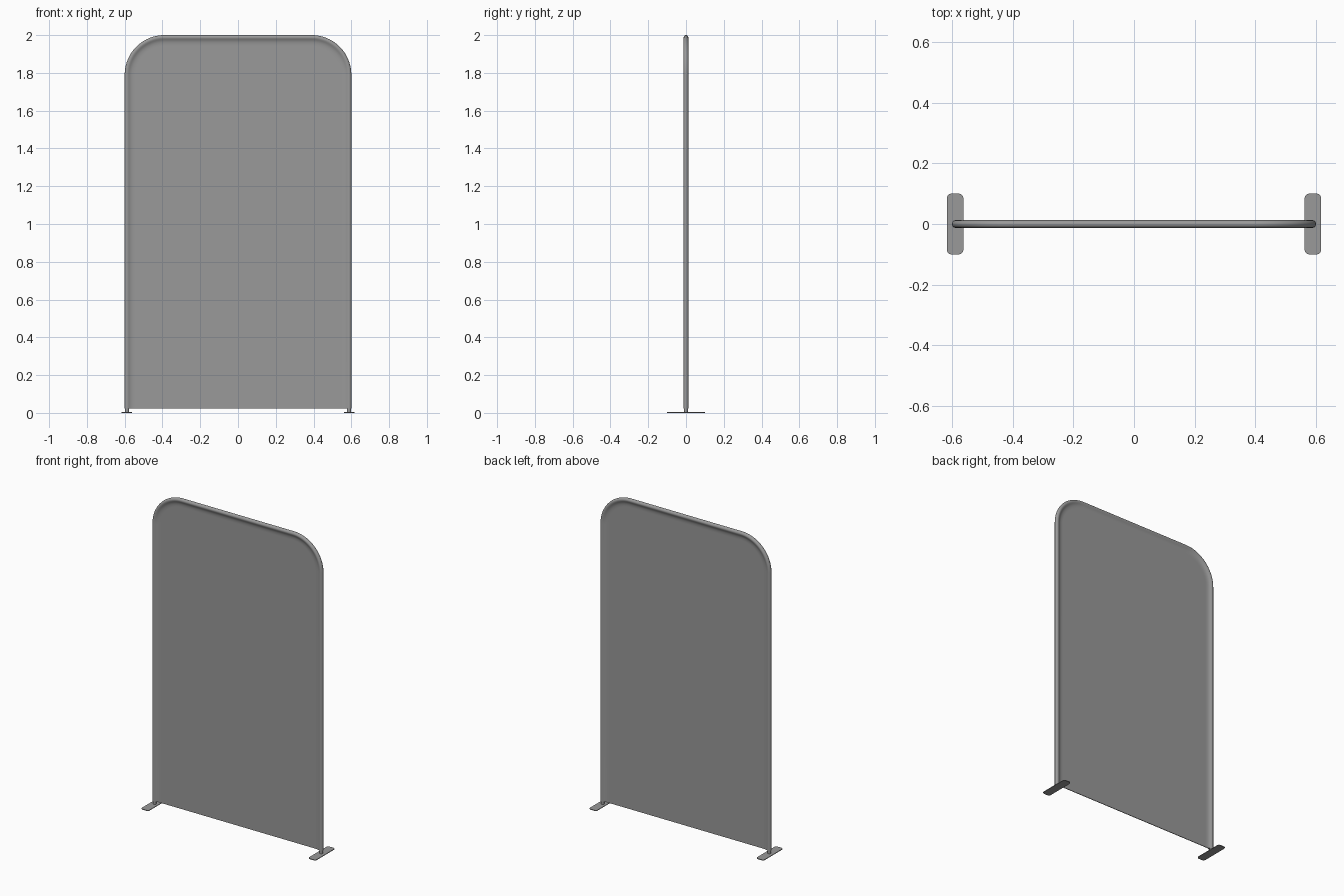
import bpy, bmesh
from math import sin, cos, pi, radians

if "Cube" in bpy.data.objects:
    bpy.data.objects.remove(bpy.data.objects["Cube"])

W, H, R = 0.6, 2.0, 0.21      # half width, height, outer corner radius
TUBE, BASE = 0.0125, 0.022    # sleeve radius, lower edge of the fabric

grey = bpy.data.materials.new("dark_grey")
grey.diffuse_color = (0.32, 0.32, 0.32, 1)
grey.use_nodes = True
grey.node_tree.nodes["Principled BSDF"].inputs["Base Color"].default_value = grey.diffuse_color


def outline(d, bottom=BASE, steps=20):
    """Arch outline from lower left to lower right, inset by d."""
    pts = [(-W + d, bottom)]
    for cx, start in ((-(W - R), pi), (W - R, pi / 2)):
        for i in range(steps + 1):
            a = start - pi / 2 * i / steps
            pts.append((cx + (R - d) * cos(a), H - R + (R - d) * sin(a)))
    pts.append((W - d, bottom))
    return pts


def finish(name, bm, angle=35):
    bmesh.ops.recalc_face_normals(bm, faces=bm.faces)
    me = bpy.data.meshes.new(name)
    bm.to_mesh(me)
    bm.free()
    me.materials.append(grey)
    ob = bpy.data.objects.new(name, me)
    bpy.context.collection.objects.link(ob)
    bpy.ops.object.select_all(action='DESELECT')
    ob.select_set(True)
    bpy.context.view_layer.objects.active = ob
    bpy.ops.object.shade_smooth_by_angle(angle=radians(angle))
    return ob


# Fabric cover: rounded over the tube, then pinched to a thin flat sheet
half = [(TUBE * (1 - cos(a)), TUBE * sin(a)) for a in (i * pi / 14 for i in range(1, 9))]
half += [(0.020, 0.0105), (0.025, 0.0077), (0.031, 0.0050), (0.039, 0.0030),
         (0.050, 0.002), (0.058, 0.002)]
profile = [(d, -t) for d, t in reversed(half)] + [(0, 0)] + half
bm = bmesh.new()
rings = [[bm.verts.new((x, y, z)) for x, z in outline(d)] for d, y in profile]
for r0, r1 in zip(rings, rings[1:]):
    for i in range(len(r0) - 1):
        bm.faces.new((r0[i], r0[i + 1], r1[i + 1], r1[i]))
bm.faces.new(rings[0])
bm.faces.new(rings[-1])
bm.faces.new([r[0] for r in rings] + [r[-1] for r in reversed(rings)])
finish("fabric_cover", bm)

# Tube frame inside the cover, its ends standing on the feet
cu = bpy.data.curves.new("tube_frame", 'CURVE')
cu.dimensions = '3D'
cu.bevel_depth = 0.0105
cu.bevel_resolution = 4
cu.use_fill_caps = True
cu.materials.append(grey)
sp = cu.splines.new('POLY')
path = outline(TUBE, 0.003)
sp.points.add(len(path) - 1)
for p, (x, z) in zip(sp.points, path):
    p.co = (x, 0, z, 1)
sp.use_smooth = True
bpy.context.collection.objects.link(bpy.data.objects.new("tube_frame", cu))

# Flat feet with rounded corners
for side, s in (("left", -1), ("right", 1)):
    bm = bmesh.new()
    hx, hy, r = 0.027, 0.1, 0.015
    ring = []
    for k, (sx, sy) in enumerate(((1, 1), (-1, 1), (-1, -1), (1, -1))):
        for i in range(7):
            a = k * pi / 2 + i * pi / 12
            ring.append(bm.verts.new((s * 0.589 + sx * (hx - r) + r * cos(a),
                                      sy * (hy - r) + r * sin(a), 0)))
    face = bm.faces.new(ring)
    ext = bmesh.ops.extrude_face_region(bm, geom=[face], use_keep_orig=True)
    for v in ext["geom"]:
        if isinstance(v, bmesh.types.BMVert):
            v.co.z = 0.004
    finish(side + "_foot", bm)
